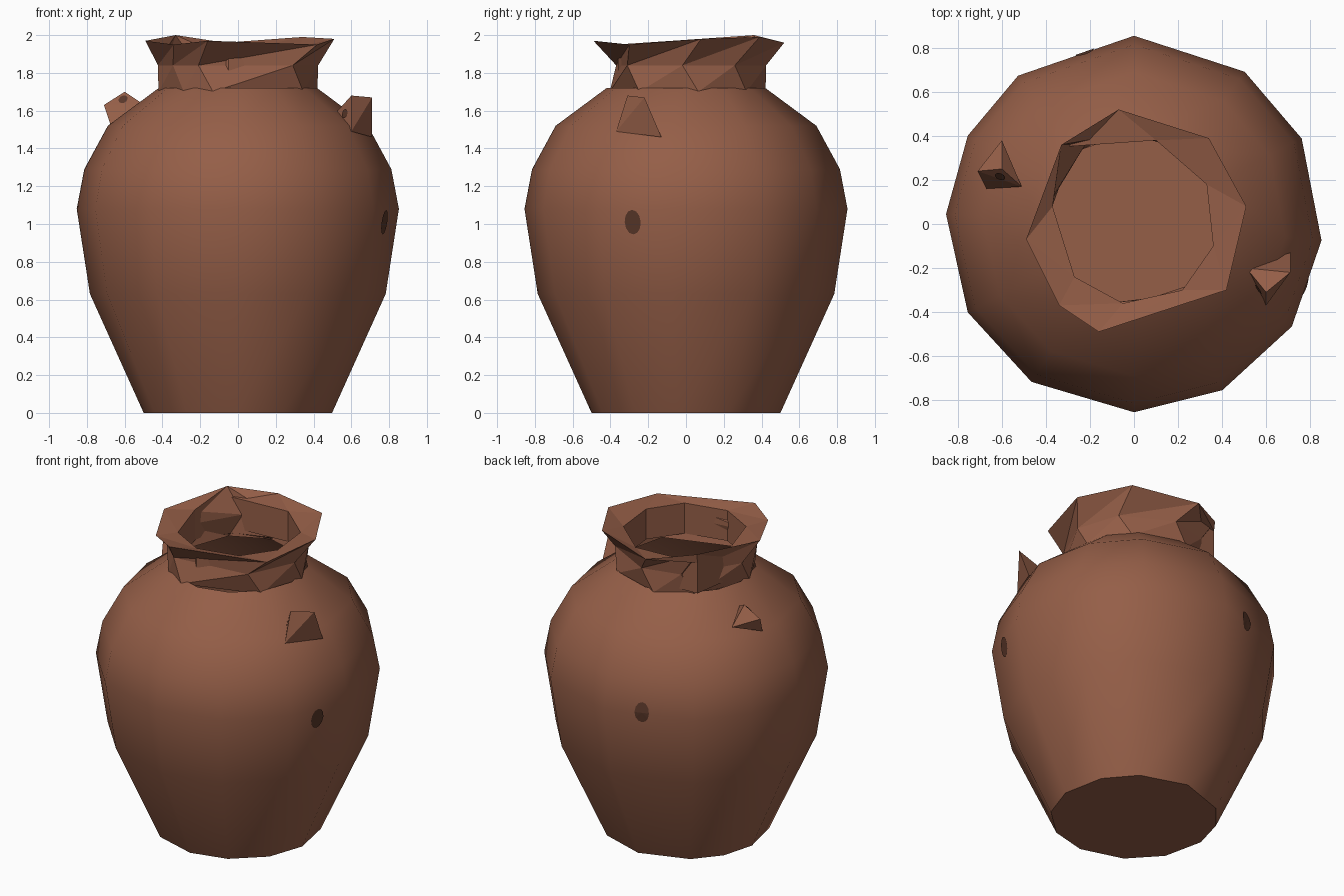
import bpy, bmesh, math
from mathutils import Vector
from mathutils.bvhtree import BVHTree

if "Cube" in bpy.data.objects:
    bpy.data.objects.remove(bpy.data.objects["Cube"])


def material(name, rgb):
    m = bpy.data.materials.new(name)
    m.diffuse_color = (*rgb, 1)
    m.use_nodes = True
    m.node_tree.nodes["Principled BSDF"].inputs["Base Color"].default_value = m.diffuse_color
    return m


CLAY = material("brown clay", (0.30, 0.113, 0.064))
DARK = material("dark brown", (0.10, 0.038, 0.022))


def finish(bm, name, mat, smooth=None):
    mesh = bpy.data.meshes.new(name)
    bm.to_mesh(mesh)
    bm.free()
    mesh.materials.append(mat)
    ob = bpy.data.objects.new(name, mesh)
    bpy.context.collection.objects.link(ob)
    if smooth:
        bpy.ops.object.select_all(action='DESELECT')
        ob.select_set(True)
        bpy.context.view_layer.objects.active = ob
        bpy.ops.object.shade_smooth_by_angle(angle=math.radians(smooth))
    return ob


def bridge(bm, rings, tri=False):
    """Join rings of equal length with quads, or with triangles."""
    for a, b in zip(rings, rings[1:]):
        n = len(a)
        for i in range(n):
            j = (i + 1) % n
            if tri:
                bm.faces.new((a[i], a[j], b[j]))
                bm.faces.new((a[i], b[j], b[i]))
            else:
                bm.faces.new((a[i], a[j], b[j], b[i]))


# body: open single-skin shell, twelve uneven sides, closed flat base
ANGLES = [-90, -62, -33, -5, 27, 54, 90, 128, 152, 177, 208, 237]
PROFILE = [(0.50, 0), (0.785, 0.63), (0.855, 1.08), (0.815, 1.29),
           (0.69, 1.52), (0.42, 1.72)]
bm = bmesh.new()
rings = [[bm.verts.new((r * math.cos(math.radians(a)), r * math.sin(math.radians(a)), z))
          for a in ANGLES] for r, z in PROFILE]
bridge(bm, rings)
bm.faces.new(rings[0][::-1])
bm.normal_update()
tree = BVHTree.FromBMesh(bm)
finish(bm, "jar_body", CLAY, 50)

# neck and flared rim: uneven eight-sided lip, flat faces
LIP = [(-0.16, -0.49, 1.97), (0.42, -0.30, 1.95), (0.51, 0.08, 1.98), (0.34, 0.39, 1.99),
       (-0.07, 0.52, 1.96), (-0.33, 0.36, 2.00), (-0.49, -0.07, 1.97), (-0.34, -0.37, 1.95)]
MOUTH = [(-0.05, -0.36), (0.22, -0.30), (0.36, -0.10), (0.33, 0.18),
         (0.10, 0.38), (-0.33, 0.35), (-0.37, 0.08), (-0.27, -0.24)]
bm = bmesh.new()


def lip_ring(radius, z, twist):
    out = []
    for x, y, _ in LIP:
        a = math.atan2(y, x) + twist
        out.append(bm.verts.new((radius * math.cos(a), radius * math.sin(a), z)))
    return out


rings = [lip_ring(0.425, 1.70, 0), lip_ring(0.425, 1.84, -0.2),
         [bm.verts.new(p) for p in LIP],
         [bm.verts.new((x, y, 1.94)) for x, y in MOUTH],
         [bm.verts.new((x, y, 1.74)) for x, y in MOUTH]]
bridge(bm, rings, tri=True)
finish(bm, "neck_and_rim", CLAY)


def plate(centre, normal, name, rx, rz, surface=None):
    """Thin dark patch, draped on a surface when one is given."""
    side = Vector((0, 0, 1)).cross(normal).normalized()
    up = normal.cross(side)
    b = bmesh.new()
    pts = []
    for k in range(12):
        a = math.tau * k / 12
        p = centre + side * rx * math.cos(a) + up * rz * math.sin(a)
        if surface:
            p = surface.ray_cast(p + normal, -normal)[0]
        pts.append(b.verts.new(p + normal * 0.006))
    mid = surface.ray_cast(centre + normal, -normal)[0] if surface else centre
    mid = b.verts.new(mid + normal * 0.006)
    for k in range(12):
        b.faces.new((mid, pts[k], pts[(k + 1) % 12]))
    finish(b, name, DARK)


# dark spots on the belly
for name, deg, z in (("right_spot", -20, 1.01), ("back_spot", 106, 1.09)):
    n = Vector((math.cos(math.radians(deg)), math.sin(math.radians(deg)), 0))
    plate(n * 0.82 + Vector((0, 0, z)), n, name, 0.045, 0.065, tree)

# broken handle stubs on the shoulders, each with a small dark patch
STUBS = {
    "right_stub": [(0.71, -0.13, 1.46), (0.60, -0.37, 1.49), (0.60, -0.31, 1.68),
                   (0.71, -0.22, 1.67), (0.51, -0.20, 1.58)],
    "left_stub": [(-0.71, 0.24, 1.63), (-0.60, 0.38, 1.60), (-0.51, 0.17, 1.64),
                  (-0.67, 0.16, 1.51), (-0.60, 0.25, 1.70)],
}
for name, pts in STUBS.items():
    bm = bmesh.new()
    for p in pts:
        bm.verts.new(p)
    bmesh.ops.convex_hull(bm, input=bm.verts[:])
    bmesh.ops.recalc_face_normals(bm, faces=bm.faces[:])
    bm.normal_update()
    want = Vector((-0.5, -0.8, 0.3)) if name == "right_stub" else Vector((0.2, -0.8, 0.5))
    face = max(bm.faces, key=lambda f: f.normal.dot(want))
    c, n = face.calc_center_median(), face.normal.copy()
    finish(bm, name, CLAY)
    plate(c, n, name + "_patch", 0.025, 0.025)
